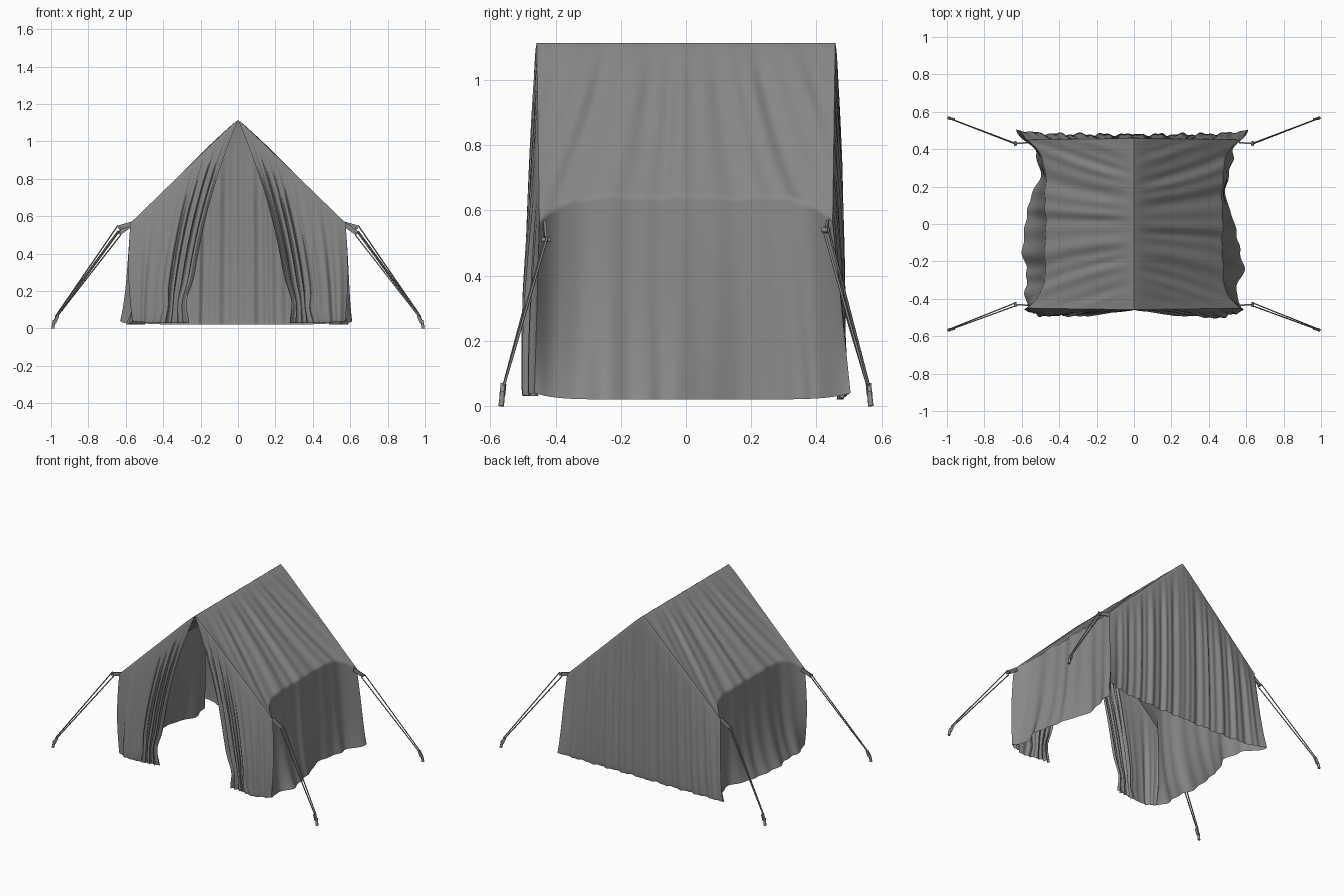
import bpy, bmesh, math
from mathutils import Vector

cube = bpy.data.objects.get("Cube")
if cube:
    bpy.data.objects.remove(cube)


def material(name, rgb):
    mat = bpy.data.materials.new(name)
    mat.use_nodes = True
    mat.diffuse_color = (*rgb, 1)
    mat.node_tree.nodes["Principled BSDF"].inputs["Base Color"].default_value = (*rgb, 1)
    return mat


CANVAS = material("grey canvas", (0.25, 0.25, 0.25))
RIDGE, SLOPE, GROUND = 1.122, 0.97, 0.02


def finish(name, bm):
    mesh = bpy.data.meshes.new(name)
    bm.to_mesh(mesh)
    bm.free()
    mesh.materials.append(CANVAS)
    obj = bpy.data.objects.new(name, mesh)
    bpy.context.collection.objects.link(obj)
    for o in bpy.context.selected_objects:
        o.select_set(False)
    obj.select_set(True)
    bpy.context.view_layer.objects.active = obj
    bpy.ops.object.shade_smooth_by_angle(angle=math.radians(60))
    return obj


def sheet(name, nu, nv, point):
    """Cloth sheet sampled from point(u, v), with faces turned outward."""
    bm = bmesh.new()
    rows = [[bm.verts.new(point(i / nu, j / nv)) for i in range(nu + 1)] for j in range(nv + 1)]
    for low, high in zip(rows, rows[1:]):
        for i in range(nu):
            bm.faces.new((low[i], low[i + 1], high[i + 1], high[i]))
    bm.normal_update()
    centre = Vector((0, 0, 0.5))
    if sum(f.normal.dot(f.calc_center_median() - centre) * f.calc_area() for f in bm.faces) < 0:
        bmesh.ops.reverse_faces(bm, faces=bm.faces[:])
    return finish(name, bm)


def lerp(a, b, k):
    return a + (b - a) * k


def sample(values, k):
    k *= len(values) - 1
    i = min(int(k), len(values) - 2)
    f = k - i
    return lerp(values[i], values[i + 1], f * f * (3 - 2 * f))


def pleat(q, seed):
    """Uneven fold pattern in the range -1 to 1."""
    bend = q + 0.25 * math.sin(q * 0.7 + seed)
    return 0.6 * math.sin(bend + seed) + 0.4 * math.sin(2.3 * bend + seed * 2)


# Distance of each side's hem from the ridge line, front to back
HEMS = {1: (0.575, 0.55, 0.58, 0.57, 0.53, 0.50, 0.50, 0.53, 0.61),
        -1: (0.565, 0.58, 0.58, 0.59, 0.59, 0.55, 0.51, 0.52, 0.63)}


def side_point(sx, t, s):
    """Side cloth: s runs ridge (0), eave (1), hem (2); t runs front to back."""
    eave = 0.475 + 0.1 * abs(t) ** 7
    inner = 1 - t ** 6
    fan = t * (1.75 - 0.75 * min(s, 1))
    fold = pleat(fan * 11, 1.3 * sx) * inner
    sag = 0.018 * inner
    if s <= 1:
        x, y = eave * s, lerp(0.458, 0.45, s) * t
        z = RIDGE - SLOPE * x - 0.008 * math.exp(-s * 20) - sag * s
        lift = 0.008 * fold * min(1, s * 3)
        x, z = x + lift * 0.7, z + lift * 0.7
    else:
        w = s - 1
        x = lerp(eave, sample(HEMS[sx], (t + 1) / 2), w ** 3)
        x += fold * lerp(0.0056, 0.014, w) + 0.012 * math.sin(math.pi * w)
        y = lerp(0.45, 0.465 if t < 0 else 0.505, w) * t
        lift = 0.0056 * fold * (1 - w)
        z = lerp(RIDGE - SLOPE * eave - sag, GROUND + 0.02 * t ** 8, w) + lift
    return Vector((sx * x, y, z))


def hang(sx, end, a, w, foot):
    """End cloth hanging from roof edge to foot, tied to the side's corner edge."""
    top = side_point(sx, end, a)
    corner = side_point(sx, end, 1 + w)
    straight = side_point(sx, end, 1).lerp(side_point(sx, end, 2), w)
    p = top.lerp(foot, w) + (corner - straight) * a ** 4
    p.y += end * 0.014 * math.sin(math.pi * w) ** 0.5 * (1 - a ** 8)
    return p


def back_wall(sx):
    def point(a, w):
        corner = side_point(sx, 1, 2)
        foot = Vector((a * corner.x, lerp(0.472, corner.y, a ** 5), lerp(GROUND, corner.z, a ** 5)))
        p = hang(sx, 1, a, w, foot)
        p.y += 0.010 * pleat(a * 32, 0.8 * sx) * min(1, w * 3) * (1 - a ** 8) * min(1, a * 12)
        return p
    return point


def front_flap(sx):
    split, knot = 0.55, 0.345

    def point(a, w):
        corner = side_point(sx, -1, 2)
        if a < split:
            x = lerp(0.265, 0.44, a / split)
        else:
            x = lerp(0.44, abs(corner.x), (a - split) / (1 - split))
        y = lerp(-0.465, corner.y, a ** 5) - 0.025 * math.sin(math.pi * a ** 1.6)
        foot = Vector((sx * x, y, lerp(0.03, corner.z, a ** 5)))
        p = hang(sx, -1, a, w, foot)
        p.x += sx * 0.19 * w * (1 - w) * (1 - a) ** 1.5
        # Gathered bundle, pinched just above the hem
        bundle = 1 / (1 + math.exp((a - split) * 18))
        pinch = math.exp(-((w - 0.9) / 0.08) ** 2) * bundle
        p.x = lerp(p.x, sx * knot, 0.3 * pinch)
        depth = lerp(0.013, 0.017, bundle) * min(1, w * 1.6) * (1 - 0.35 * pinch)
        fold = pleat(a * lerp(30, 52, bundle), 1.1 * sx + 1)
        p.y += depth * fold * (1 - a ** 6)
        p.x += 0.008 * math.cos(a * 60) * w * (1 - a) * bundle
        return p
    return point


# Cloth: two roof and wall sides, two back halves, two tied front flaps
for sx, label in ((1, "left"), (-1, "right")):
    sheet(f"{label}_roof_and_wall", 150, 90, lambda u, v: side_point(sx, 2 * u - 1, 2 * v))
    sheet(f"{label}_back_wall", 100, 60, back_wall(sx))
    sheet(f"{label}_front_flap", 150, 80, front_flap(sx))


def rod(name, start, end, radius, sides=8, tip=None):
    start, end = Vector(start), Vector(end)
    axis = end - start
    bm = bmesh.new()
    bmesh.ops.create_cone(bm, cap_ends=True, segments=sides, radius1=radius,
                          radius2=radius if tip is None else tip, depth=axis.length)
    bm.transform(axis.to_track_quat("Z", "Y").to_matrix().to_4x4())
    bmesh.ops.translate(bm, verts=bm.verts, vec=(start + end) / 2)
    return finish(name, bm)


def tab(name, start, end, width, thick):
    start, end = Vector(start), Vector(end)
    bm = bmesh.new()
    bmesh.ops.create_cube(bm, size=1)
    bmesh.ops.scale(bm, verts=bm.verts, vec=(thick, width, (end - start).length))
    bm.transform((end - start).to_track_quat("Z", "Y").to_matrix().to_4x4())
    bmesh.ops.translate(bm, verts=bm.verts, vec=(start + end) / 2)
    return finish(name, bm)


# Guy lines: corner tab, toggle, doubled rope, slider and peg at each corner
for sx, xl in ((1, "left"), (-1, "right")):
    for sy, yl in ((1, "back"), (-1, "front")):
        name = f"{yl}_{xl}"
        drop = 0.54 if sx * sy > 0 else 0.51
        toggle = Vector((sx * 0.635, sy * 0.43, drop))
        slider = Vector((sx * 0.975, sy * 0.56, 0.06))
        tab(f"{name}_corner_tab", (sx * 0.565, sy * 0.435, 0.56), toggle, 0.024, 0.008)
        rod(f"{name}_toggle", toggle - Vector((0, 0.014, 0)), toggle + Vector((0, 0.014, 0)), 0.007)
        for k in (-1, 1):
            spread = Vector((sx * 0.008 * k, 0.005 * k, 0.010 * k))
            rod(f"{name}_rope", toggle + spread, slider + spread * 0.3, 0.0035, 6)
        tab(f"{name}_slider", slider + Vector((-sx * 0.01, 0, 0.008)),
            slider + Vector((sx * 0.006, sy * 0.004, -0.03)), 0.016, 0.014)
        rod(f"{name}_peg", (sx * 0.99, sy * 0.567, 0), (sx * 0.984, sy * 0.563, 0.045), 0.009, 8, 0.007)
